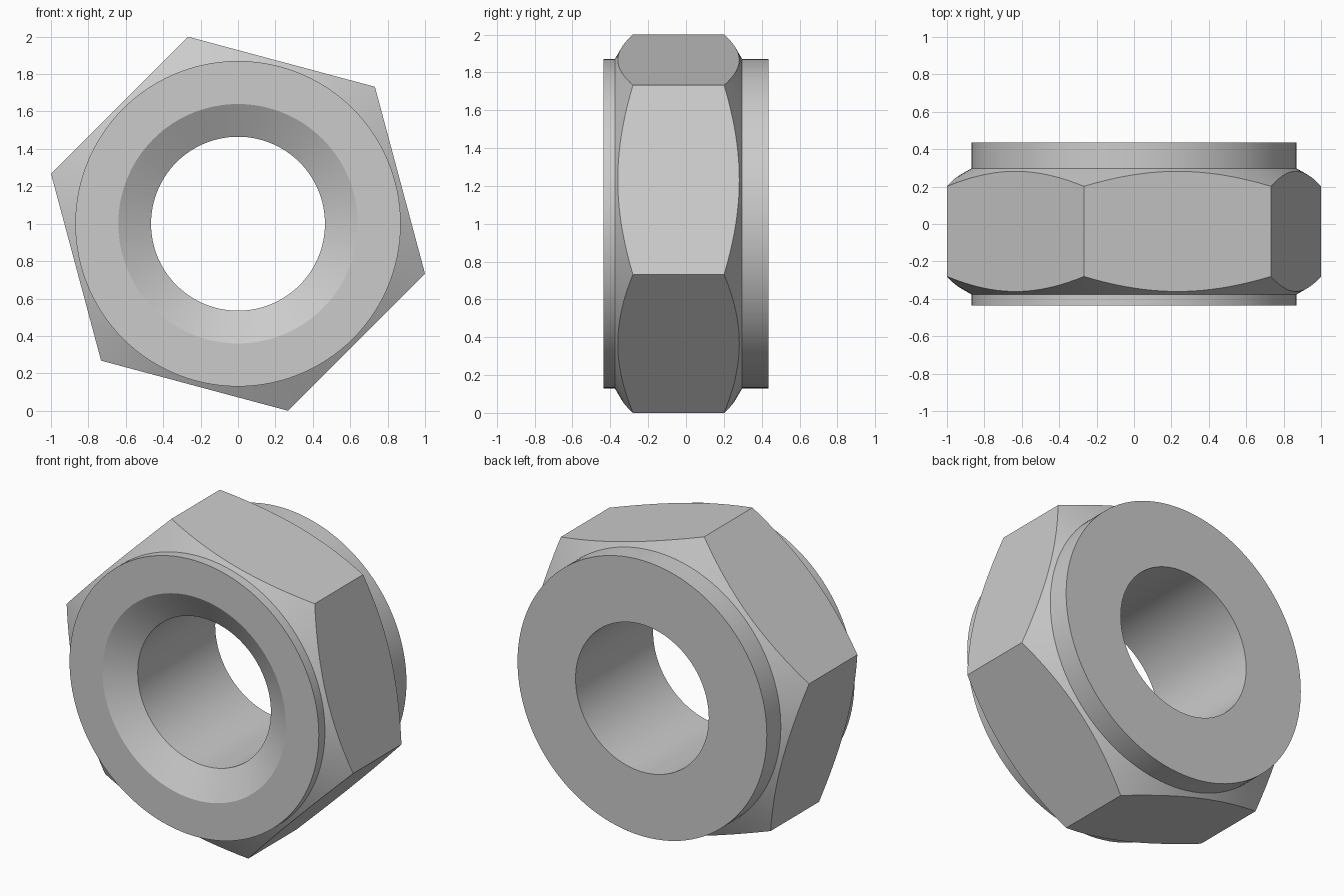
import bpy, bmesh, math
from mathutils import Vector

cube = bpy.data.objects.get("Cube")
if cube:
    bpy.data.objects.remove(cube, do_unlink=True)

# Main dimensions
SEGMENTS = 120
CORNER_R = 1 / math.cos(math.radians(15))    # hexagon corner radius
FLAT_R = CORNER_R * math.cos(math.pi / 6)    # centre to flat
COLLAR_R, BORE_R, SINK_R = 0.87, 0.465, 0.64
HALF = 0.437                                 # half thickness
BLANK_R = 1.1                                # round blank before the flats are cut
SLOPE = math.tan(math.radians(30))           # corner chamfer
drop = (BLANK_R - COLLAR_R) * SLOPE

# Radius and y: bore, rear collar, chamfered body, front collar, countersink
profile = [
    (BORE_R, HALF), (COLLAR_R, HALF), (COLLAR_R, 0.297),
    (BLANK_R, 0.297 - drop), (BLANK_R, -0.376 + drop),
    (COLLAR_R, -0.376), (COLLAR_R, -HALF), (SINK_R, -HALF),
    (BORE_R, -HALF + (SINK_R - BORE_R) * SLOPE),
]

# Turn the round blank around the y axis
bm = bmesh.new()
verts = [bm.verts.new((r, y, 0)) for r, y in profile]
edges = [bm.edges.new((verts[i - 1], verts[i])) for i in range(len(verts))]
bmesh.ops.spin(bm, geom=verts + edges, cent=(0, 0, 0), axis=(0, 1, 0),
               angle=math.tau, steps=SEGMENTS, use_merge=True)
bmesh.ops.remove_doubles(bm, verts=bm.verts[:], dist=1e-5)

# Cut and cap the six flats
for i in range(6):
    a = math.radians(15 + 60 * i)
    normal = Vector((math.cos(a), 0, math.sin(a)))
    cut = bmesh.ops.bisect_plane(
        bm, geom=bm.verts[:] + bm.edges[:] + bm.faces[:], dist=1e-6,
        plane_co=normal * FLAT_R, plane_no=normal, clear_outer=True)
    rim = [e for e in cut["geom_cut"] if isinstance(e, bmesh.types.BMEdge)]
    bmesh.ops.contextual_create(bm, geom=rim)

bmesh.ops.recalc_face_normals(bm, faces=bm.faces[:])
mesh = bpy.data.meshes.new("hex_nut")
bm.to_mesh(mesh)
bm.free()

nut = bpy.data.objects.new("hex_nut", mesh)
nut.location.z = 1
bpy.context.collection.objects.link(nut)

# Plain grey metal
grey = bpy.data.materials.new("light_grey")
grey.use_nodes = True
color = (0.6, 0.6, 0.6, 1)
grey.diffuse_color = color
grey.node_tree.nodes["Principled BSDF"].inputs["Base Color"].default_value = color
mesh.materials.append(grey)

# Smooth round surfaces, crisp edges
bpy.ops.object.select_all(action="DESELECT")
nut.select_set(True)
bpy.context.view_layer.objects.active = nut
bpy.ops.object.shade_smooth_by_angle(angle=math.radians(20))
